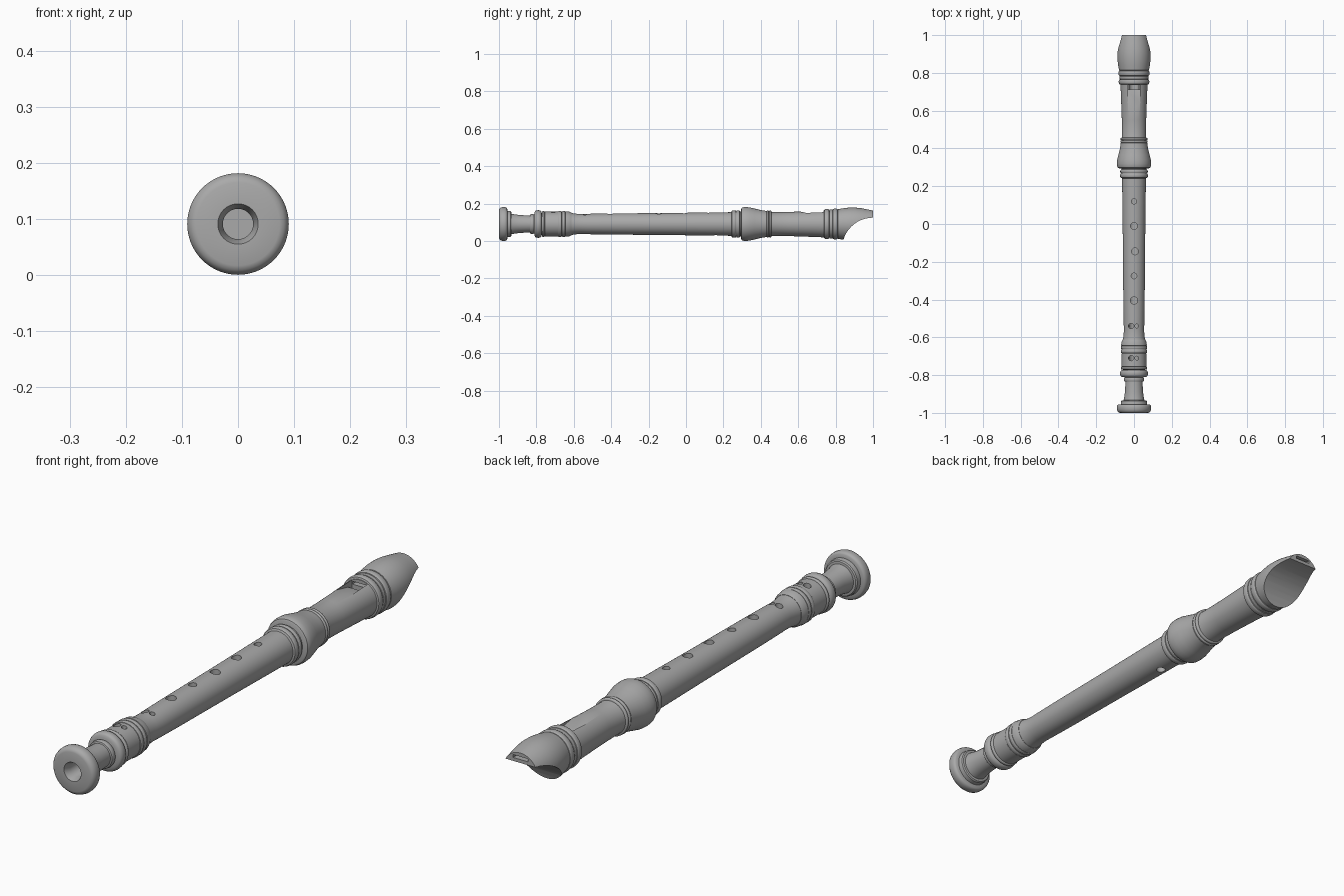
import bpy, bmesh, math
from mathutils import Matrix, Vector

old = bpy.data.objects.get("Cube")
if old:
    bpy.data.objects.remove(old, do_unlink=True)

AXIS = 0.091    # height of the centre line
BORE = 0.027
SIDES = 72

grey = bpy.data.materials.new("plain grey")
grey.use_nodes = True
tone = (0.4, 0.4, 0.4, 1)
grey.diffuse_color = tone
bsdf = next(n for n in grey.node_tree.nodes if n.type == 'BSDF_PRINCIPLED')
bsdf.inputs["Base Color"].default_value = tone
bsdf.inputs["Roughness"].default_value = 0.5


def finish(name, bm):
    bmesh.ops.recalc_face_normals(bm, faces=bm.faces)
    mesh = bpy.data.meshes.new(name)
    bm.to_mesh(mesh)
    bm.free()
    mesh.materials.append(grey)
    ob = bpy.data.objects.new(name, mesh)
    bpy.context.collection.objects.link(ob)
    return ob


def lathe(name, profile, closed):
    """Turn (y, radius) points about the long axis."""
    bm = bmesh.new()
    verts = [bm.verts.new((0, y, AXIS + r)) for y, r in profile]
    ends = zip(verts, verts[1:] + verts[:1]) if closed else zip(verts, verts[1:])
    edges = [bm.edges.new(pair) for pair in ends]
    bmesh.ops.spin(bm, geom=verts + edges, cent=(0, 0, AXIS), axis=(0, 1, 0),
                   angle=math.tau, steps=SIDES, use_merge=False)
    bmesh.ops.remove_doubles(bm, verts=bm.verts, dist=1e-5)
    return finish(name, bm)


def ring(y0, y1, r, base):
    """Rounded bead between y0 and y1, rising from base to r."""
    mid, half = (y0 + y1) / 2, (y1 - y0) / 2
    pts = []
    for i in range(9):
        a = math.pi * i / 8
        pts.append((mid - half * math.cos(a), base + (r - base) * math.sin(a) ** 0.6))
    return pts


def prism(name, points, half_width):
    """Extrude a (y, z) outline across x."""
    bm = bmesh.new()
    face = bm.faces.new([bm.verts.new((-half_width, y, z)) for y, z in points])
    ext = bmesh.ops.extrude_face_region(bm, geom=[face])["geom"]
    bmesh.ops.translate(bm, vec=(2 * half_width, 0, 0),
                        verts=[v for v in ext if isinstance(v, bmesh.types.BMVert)])
    return finish(name, bm)


def cylinder(name, centre, radius, depth, turn=Matrix()):
    bm = bmesh.new()
    bmesh.ops.create_cone(bm, cap_ends=True, segments=48, radius1=radius, radius2=radius,
                          depth=depth, matrix=Matrix.Translation(Vector(centre)) @ turn)
    return finish(name, bm)


def cut(ob, cutter):
    mod = ob.modifiers.new("cut", 'BOOLEAN')
    mod.operation = 'DIFFERENCE'
    mod.solver = 'EXACT'
    mod.object = cutter
    with bpy.context.temp_override(object=ob, active_object=ob, selected_objects=[ob]):
        bpy.ops.object.modifier_apply(modifier=mod.name)
    bpy.data.objects.remove(cutter, do_unlink=True)


def finger_hole(ob, x, y, r, side=1):
    cut(ob, cylinder("hole_cutter", (x, y, AXIS + side * 0.055), r, 0.1))


# Foot joint: bell, neck, beads and socket
foot = [(-0.975, BORE), (-1.0, 0.036), (-1.0, 0.074), (-0.997, 0.082), (-0.99, 0.088),
        (-0.98, 0.0905), (-0.968, 0.0905), (-0.96, 0.088), (-0.956, 0.083), (-0.955, 0.07),
        (-0.938, 0.068), (-0.934, 0.064), (-0.933, 0.055), (-0.92, 0.052), (-0.89, 0.048),
        (-0.835, 0.045)]
foot += ring(-0.834, -0.812, 0.053, 0.047)
foot += ring(-0.81, -0.772, 0.074, 0.056)
foot += ring(-0.77, -0.757, 0.07, 0.063)
foot += [(-0.755, 0.066), (-0.685, 0.066)]
foot += ring(-0.684, -0.664, 0.07, 0.064)
foot += ring(-0.663, -0.645, 0.07, 0.064)
foot += [(-0.643, 0.068), (-0.625, 0.066), (-0.612, 0.06), (-0.612, BORE)]
foot_joint = lathe("foot_joint", foot, True)

# Middle joint with a bead under the head
middle = [(-0.613, BORE), (-0.613, 0.059), (-0.59, 0.055), (-0.56, 0.0535), (-0.53, 0.0545),
          (-0.4, 0.0565), (-0.1, 0.059), (0.15, 0.062), (0.242, 0.063)]
middle += ring(0.244, 0.268, 0.0735, 0.066)
middle += ring(0.269, 0.288, 0.073, 0.066)
middle += [(0.296, 0.066), (0.296, BORE)]
middle_joint = lathe("middle_joint", middle, True)

# Head joint: swelling socket, barrel, beads and beak
head = [(0.74, 0), (0.74, BORE), (0.295, BORE), (0.295, 0.08), (0.298, 0.086), (0.306, 0.0895),
        (0.32, 0.0905), (0.34, 0.089), (0.365, 0.083), (0.395, 0.0755), (0.415, 0.072),
        (0.43, 0.07)]
head += ring(0.431, 0.443, 0.0725, 0.066)
head += ring(0.444, 0.457, 0.0715, 0.064)
head += [(0.46, 0.063), (0.55, 0.0645), (0.65, 0.068), (0.738, 0.0715)]
head += ring(0.739, 0.766, 0.081, 0.073)
head += [(0.768, 0.077), (0.782, 0.077)]
head += ring(0.784, 0.812, 0.082, 0.074)
head += [(0.814, 0.079), (0.84, 0.084), (0.87, 0.0875), (0.9, 0.088), (0.93, 0.0855),
         (0.96, 0.08), (1.0, 0.072), (1.0, 0)]
head_joint = lathe("head_joint", head, False)

# Scooped underside of the beak
cut(head_joint, cylinder("scoop_cutter", (0, 1.0, -0.04), 0.165, 0.4,
                         Matrix.Rotation(math.pi / 2, 4, 'Y')))
# Window with sloping lip
cut(head_joint, prism("window_cutter", [(0.735, 0.1), (0.735, 0.2), (0.6, 0.2), (0.6, 0.16),
                                        (0.712, 0.135), (0.712, 0.1)], 0.033))
# Windway slot from the beak tip to the window
cut(head_joint, prism("windway_cutter", [(0.72, 0.138), (1.05, 0.138), (1.05, 0.149),
                                         (0.72, 0.149)], 0.031))

# Finger holes along the top, paired small holes, thumb hole below
for x, y, r in [(0, 0.12, 0.014), (0, -0.01, 0.018), (0.005, -0.145, 0.018),
                (0, -0.275, 0.015), (0, -0.405, 0.019)]:
    finger_hole(middle_joint, x, y, r)
for ob, y in ((middle_joint, -0.54), (foot_joint, -0.71)):
    finger_hole(ob, -0.015, y, 0.014)
    finger_hole(ob, 0.015, y, 0.01)
finger_hole(middle_joint, 0, 0.16, 0.017, -1)

# Smooth turned surfaces, crisp cut edges
bpy.ops.object.select_all(action='DESELECT')
for ob in (foot_joint, middle_joint, head_joint):
    ob.select_set(True)
    bpy.context.view_layer.objects.active = ob
bpy.ops.object.shade_smooth_by_angle(angle=math.radians(35))
